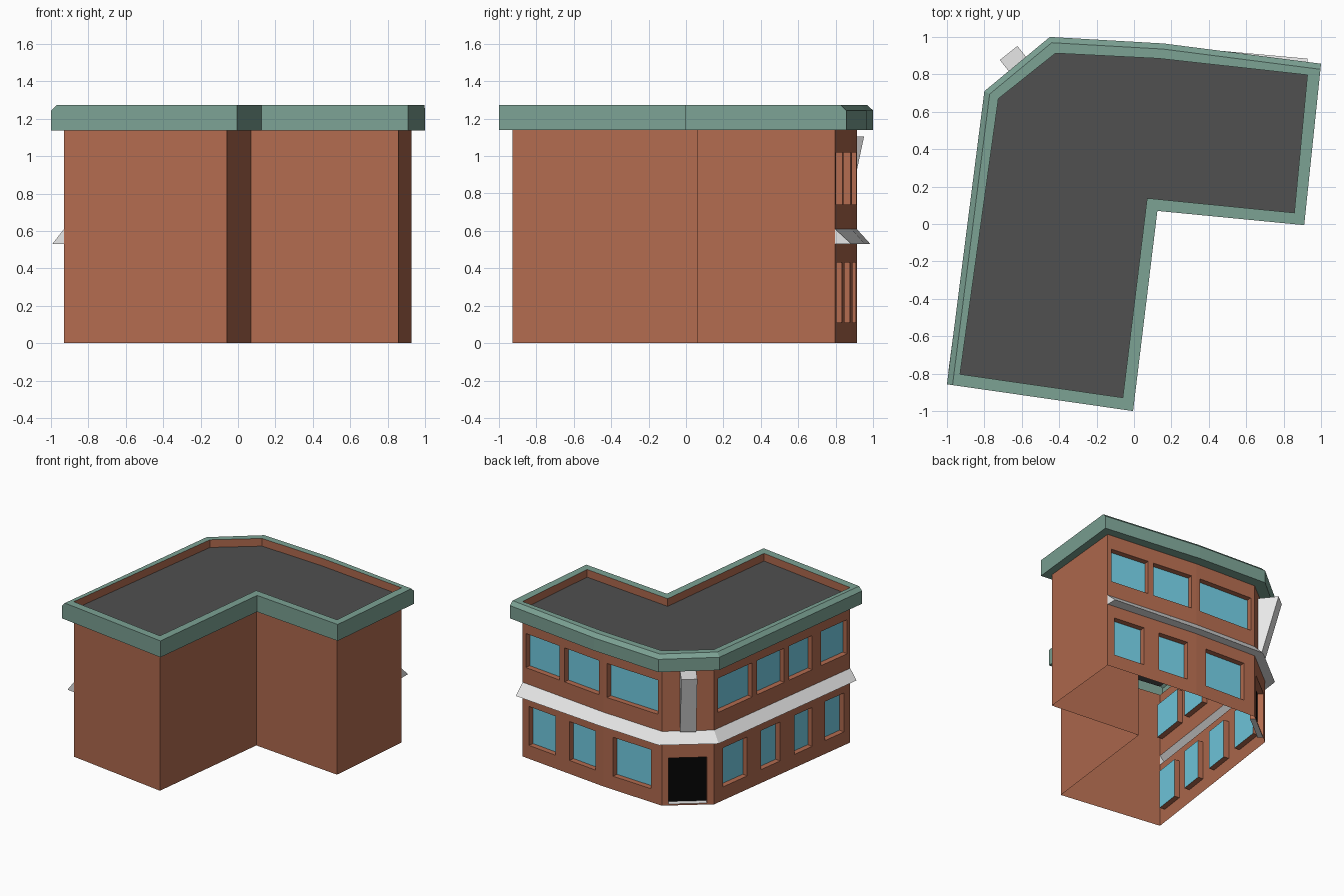
import bpy, bmesh
from mathutils import Vector

if "Cube" in bpy.data.objects:
    bpy.data.objects.remove(bpy.data.objects["Cube"])


def srgb(r, g, b):
    f = lambda c: c / 12.92 if c <= 0.04045 else ((c + 0.055) / 1.055) ** 2.4
    return (f(r / 255), f(g / 255), f(b / 255), 1)


def material(name, *rgb):
    m = bpy.data.materials.new(name)
    m.diffuse_color = srgb(*rgb)
    m.use_nodes = True
    m.node_tree.nodes["Principled BSDF"].inputs["Base Color"].default_value = m.diffuse_color
    return m


BRICK = material("brick", 178, 107, 79)
GREEN = material("cornice green", 124, 162, 148)
ROOF = material("roof grey", 80, 80, 80)
GLASS = material("window glass", 115, 206, 228)
WHITE = material("awning white", 233, 233, 233)
BLACK = material("door black", 5, 5, 5)


def build(name, polys, mats):
    """polys: list of (points, material slot)"""
    bm = bmesh.new()
    for pts, slot in polys:
        bm.faces.new([bm.verts.new(p) for p in pts]).material_index = slot
    bmesh.ops.remove_doubles(bm, verts=bm.verts, dist=0.0005)
    me = bpy.data.meshes.new(name)
    bm.to_mesh(me)
    bm.free()
    for m in mats:
        me.materials.append(m)
    ob = bpy.data.objects.new(name, me)
    bpy.context.collection.objects.link(ob)


def at(p, z):
    return Vector((p[0], p[1], z))


def normal(a, b):
    d = (Vector(b) - Vector(a)).normalized()
    return Vector((d.y, -d.x))


def miter(prev, p, nxt, d0, d1):
    """point moved by d0 / d1 outward from its two neighbouring edges"""
    n0, n1 = normal(prev, p), normal(p, nxt)
    det = n0.x * n1.y - n0.y * n1.x
    if abs(det) < 0.001:
        return Vector(p) + n0 * d0
    return Vector(p) + Vector((d0 * n1.y - d1 * n0.y, n0.x * d1 - n1.x * d0)) / det


def bands(rings, slots):
    """quads joining closed rings of points"""
    out = []
    for r0, r1, s in zip(rings, rings[1:], slots):
        n = len(r0)
        out += [([r0[i], r0[(i + 1) % n], r1[(i + 1) % n], r1[i]], s) for i in range(n)]
    return out


# Plan outlines, anticlockwise from the front left corner
WALL = [(-.93, -.803), (-.06, -.928), (.07, .138), (.857, .06),
        (.927, .797), (.13, .885), (-.42, .913), (-.725, .67)]
EAVE = [(-1, -.857), (-.005, -1), (.125, .07), (.91, -.006),
        (1, .857), (.16, .965), (-.45, 1), (-.80, .71)]
N = len(WALL)
ROOF_Z, EAVE_Z, TOP_Z, DEPTH = 1.21, 1.138, 1.273, 0.045
LOW, HIGH, AWNING = (.11, .43), (.74, 1.02), (.53, .61)

# Openings per street wall: rows of (z range, t ranges along the wall, slot);
# the wall is left open behind the awning (slot None)
GAP = (AWNING, [(0, 1)], None)
OPENINGS = {
    4: [(LOW, [(.078, .409), (.58, .90)], 1), GAP, (HIGH, [(.04, .456), (.518, .947)], 1)],
    5: [(LOW, [(.165, .815)], 1), GAP, (HIGH, [(.062, .935)], 1)],
    6: [((.012, .39), [(.13, .86)], 2), GAP],
    7: [(LOW, [(.065, .243), (.345, .485), (.589, .721), (.815, .955)], 1), GAP,
        (HIGH, [(.03, .28), (.315, .515), (.552, .721), (.787, .978)], 1)],
}

# Walls with recessed windows and door, open underneath
walls = []
for i in range(N):
    a, b = Vector(WALL[i]), Vector(WALL[(i + 1) % N])
    inward = normal(a, b) * -DEPTH

    def rect(t0, t1, z0, z1, inset=False):
        o = inward if inset else Vector((0, 0))
        p, q = a.lerp(b, t0) + o, a.lerp(b, t1) + o
        return [at(p, z0), at(q, z0), at(q, z1), at(p, z1)]

    z = 0
    for (z0, z1), spans, slot in OPENINGS.get(i, []):
        walls.append((rect(0, 1, z, z0), 0))
        z = z1
        if slot is None:
            continue
        t = 0
        for t0, t1 in spans:
            walls.append((rect(t, t0, z0, z1), 0))
            outer, inner = rect(t0, t1, z0, z1), rect(t0, t1, z0, z1, True)
            sides = bands([outer, inner], [0])
            if slot == 2:  # pale door step
                sides[0] = (sides[0][0], 3)
            walls += sides + [(inner, slot)]
            t = t1
        walls.append((rect(t, 1, z0, z1), 0))
    walls.append((rect(0, 1, z, EAVE_Z), 0))
build("brick_walls", walls, [BRICK, GLASS, BLACK, WHITE])

# Cornice, chamfered on the street sides only, with a brick inner parapet
cut = [0.03 if i >= 4 else 0 for i in range(N)]
crown = [miter(EAVE[i - 1], EAVE[i], EAVE[(i + 1) % N], -cut[i - 1], -cut[i]) for i in range(N)]
rings = [[at(p, EAVE_Z) for p in WALL], [at(p, EAVE_Z) for p in EAVE],
         [at(p, TOP_Z - .03) for p in EAVE], [at(p, TOP_Z) for p in crown],
         [at(p, TOP_Z) for p in WALL], [at(p, ROOF_Z) for p in WALL]]
build("cornice", bands(rings, [0, 0, 0, 0, 1]), [GREEN, BRICK])

# Flat roof
build("flat_roof", [([at(p, ROOF_Z) for p in WALL], 0)], [ROOF])

# Awning: sloped top and flat underside along the street walls, open at the back
path = WALL[4:] + WALL[:1]
W = 0.071
outer = [Vector((.927, .884))]
outer += [miter(path[k - 1], path[k], path[k + 1], W, W) for k in range(1, len(path) - 1)]
outer += [Vector(path[-1]) + normal(path[-2], path[-1]) * 0.064]
sections = [[at(p, AWNING[0]), at(o, AWNING[0]), at(p, AWNING[1])] for p, o in zip(path, outer)]
awning = [(sections[0], 0), (sections[-1][::-1], 0)]
for s0, s1 in zip(sections, sections[1:]):
    awning += [([s0[j], s1[j], s1[j + 1], s0[j + 1]], 0) for j in (0, 1)]
build("awning", awning, [WHITE])

# Wedge sign leaning out over the corner door
a, b = Vector(WALL[6]), Vector(WALL[7])
n, mid, side = normal(a, b), (a + b) / 2, (b - a).normalized() * 0.06
profile = [(0, .61), (.022, .61), (.157, 1.105), (0, 1.105)]
ends = [[at(mid + side * s + n * d, z) for d, z in profile] for s in (1, -1)]
sign = bands(ends, [0]) + [(ends[0][::-1], 0), (ends[1], 0)]
build("corner_sign", [(pts[::-1], s) for pts, s in sign], [WHITE])
